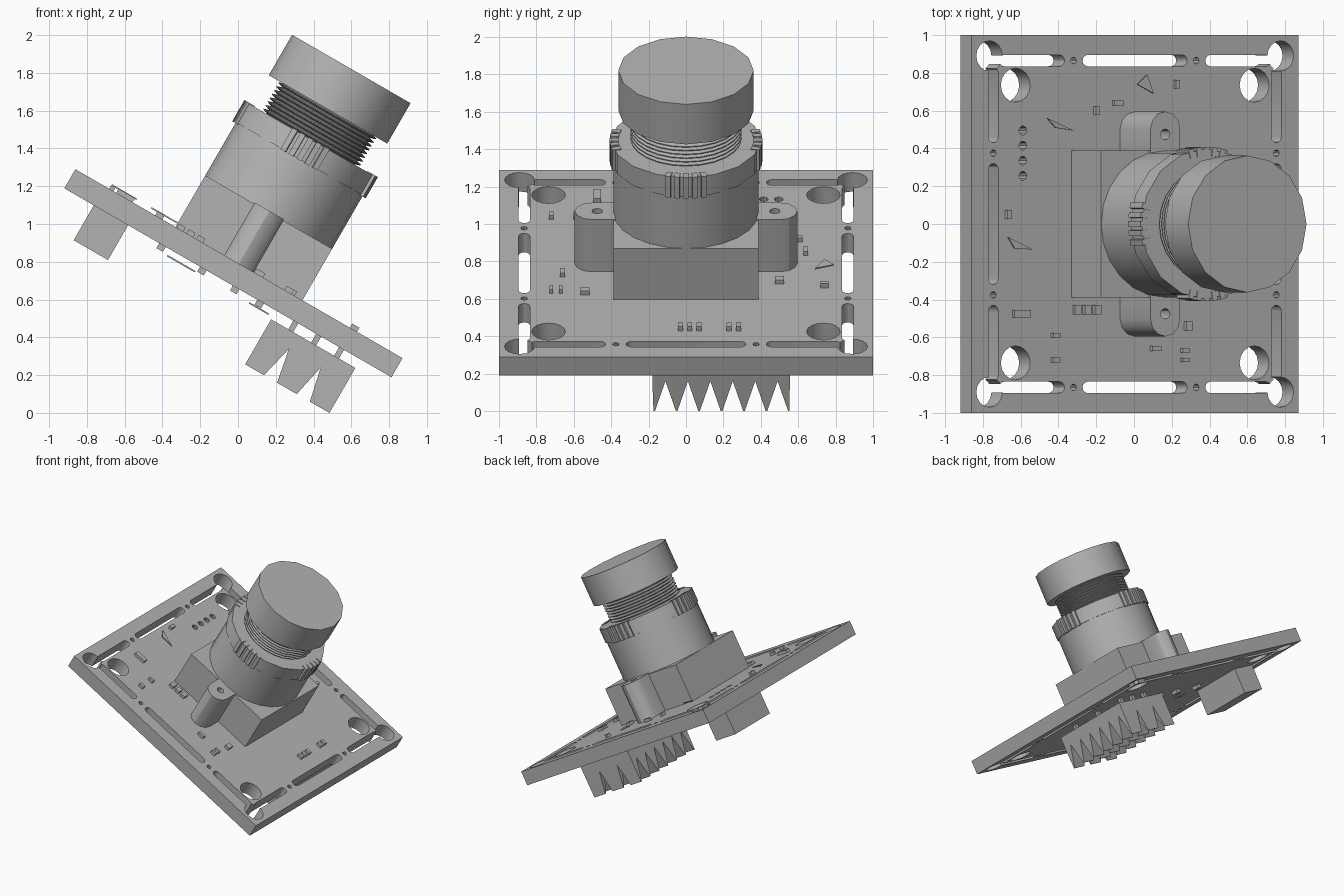
import bpy, bmesh
from math import sin, cos, pi, radians
from mathutils import Matrix, Vector

old = bpy.data.objects.get("Cube")
if old:
    bpy.data.objects.remove(old, do_unlink=True)

# Everything is built flat (board top at z = 0), then tilted into place
TILT = Matrix.Translation((0.005, 0, 0.79)) @ Matrix.Rotation(radians(30), 4, 'Y')

grey = bpy.data.materials.new("plain_grey")
grey.use_nodes = True
COLOUR = (0.45, 0.45, 0.45, 1)
grey.diffuse_color = COLOUR
grey.node_tree.nodes["Principled BSDF"].inputs["Base Color"].default_value = COLOUR


def circle(cx, cy, r, n=16):
    return [(cx + r * cos(2 * pi * i / n), cy + r * sin(2 * pi * i / n)) for i in range(n)]


def rect(x0, x1, y0, y1):
    return [(x0, y0), (x1, y0), (x1, y1), (x0, y1)]


def stadium(x0, x1, y, r, swap=False, n=6):
    pts = [(x1 + r * cos(a), y + r * sin(a)) for a in (pi * i / n - pi / 2 for i in range(n + 1))]
    pts += [(x0 - r * cos(a), y - r * sin(a)) for a in (pi * i / n - pi / 2 for i in range(n + 1))]
    return [(b, a) for a, b in reversed(pts)] if swap else pts


def add_prism(bm, pts, z0, z1, top=None):
    """Extrude a closed outline from z0 to z1, optionally to another outline."""
    low = [bm.verts.new((x, y, z0)) for x, y in pts]
    high = [bm.verts.new((x, y, z1)) for x, y in (top or pts)]
    bm.faces.new(low[::-1])
    bm.faces.new(high)
    for i in range(len(low)):
        j = (i + 1) % len(low)
        bm.faces.new((low[i], low[j], high[j], high[i]))


def add_lathe(bm, profile, n):
    """Revolve (radius, height) points about z and cap both ends."""
    rings = [[bm.verts.new((x, y, z)) for x, y in circle(0, 0, r, n)] for r, z in profile]
    for a, b in zip(rings, rings[1:]):
        for i in range(n):
            j = (i + 1) % n
            bm.faces.new((a[i], a[j], b[j], b[i]))
    bm.faces.new(rings[0][::-1])
    bm.faces.new(rings[-1])


def make(name, bm):
    bmesh.ops.recalc_face_normals(bm, faces=bm.faces)
    mesh = bpy.data.meshes.new(name)
    bm.to_mesh(mesh)
    bm.free()
    mesh.materials.append(grey)
    ob = bpy.data.objects.new(name, mesh)
    bpy.context.collection.objects.link(ob)
    return ob


def prisms(name, outlines, z0, z1):
    bm = bmesh.new()
    for pts in outlines:
        add_prism(bm, pts, z0, z1)
    return make(name, bm)


def activate(ob):
    bpy.ops.object.select_all(action='DESELECT')
    ob.select_set(True)
    bpy.context.view_layer.objects.active = ob


def cut(ob, outlines, z0, z1):
    cutter = prisms("cutter", outlines, z0, z1)
    cutter.hide_render = True
    mod = ob.modifiers.new("cut", 'BOOLEAN')
    mod.operation, mod.solver, mod.object = 'DIFFERENCE', 'EXACT', cutter
    activate(ob)
    bpy.ops.object.modifier_apply(modifier=mod.name)
    bpy.data.objects.remove(cutter, do_unlink=True)


parts = []
SIDES = (-1, 1)

# Circuit board with corner holes, mounting holes, edge slots and pin holes
T = 0.117
board = prisms("board", [rect(-1, 1, -1, 1)], -T, 0)
E = 0.865
holes, slots = [], []
for a in SIDES:
    for b in SIDES:
        holes += [circle(a * 0.89, b * 0.89, 0.08), circle(a * 0.73, b * 0.735, 0.09)]
        holes += [circle(a * 0.375, b * E, 0.018, 8), circle(b * E, a * 0.375, 0.018, 8)]
    for swap in (False, True):
        slots.append(stadium(-0.29, 0.29, a * E, 0.03, swap))
        slots.append(stadium(0.46, 0.8, a * E, 0.03, swap))
        slots.append(stadium(-0.8, -0.46, a * E, 0.03, swap))
holes += [circle(-0.685, 0.255 + 0.08 * i, 0.024, 10) for i in range(4)]
cut(board, holes, -0.3, 0.2)
cut(board, slots, -0.3, 0.2)
parts.append(board)

# Lens holder: square base, two screw ears, round barrel
W = 0.388
parts.append(prisms("holder_base", [rect(-W, W, -W, W)], 0, 0.315))
for side, name in ((-1, "right_ear"), (1, "left_ear")):
    ear = prisms(name, [stadium(min(side * 0.3, side * 0.505), max(side * 0.3, side * 0.505),
                                0, 0.09, True)], 0, 0.322)
    cut(ear, [circle(0, side * 0.475, 0.028, 12)], 0.1, 0.5)
    parts.append(ear)
bm = bmesh.new()
add_lathe(bm, [(0.388, 0.3), (0.388, 0.65)], 24)
parts.append(make("barrel", bm))

# Locking ring with four groups of grip ridges
bm = bmesh.new()
add_lathe(bm, [(0.398, 0.64), (0.398, 0.76)], 16)
for quarter in range(4):
    for k in range(-2, 3):
        a = quarter * pi / 2 + k * radians(7)
        spin = Matrix.Rotation(a, 2)
        pts = [tuple(spin @ Vector(p)) for p in rect(0.36, 0.408, -0.015, 0.015)]
        add_prism(bm, pts, 0.635, 0.765)
parts.append(make("locking_ring", bm))

# Threaded lens tube
profile = [(0.27, 0.72)]
TURNS = 9
for i in range(TURNS):
    z = 0.74 + i * 0.023
    profile += [(0.27, z), (0.297, z + 0.008), (0.297, z + 0.013), (0.27, z + 0.021)]
profile.append((0.27, 0.96))
bm = bmesh.new()
add_lathe(bm, profile, 24)
parts.append(make("lens_thread", bm))

# Lens cap
bm = bmesh.new()
add_lathe(bm, [(0.362, 0.943), (0.362, 1.19)], 16)
parts.append(make("lens_cap", bm))

# Pin header underneath: a body with three rows of seven pointed teeth
Y0, Y1 = -0.18, 0.555
parts.append(prisms("header_body", [rect(0.295, 0.81, Y0, Y1)], -0.26, -0.17))
bm = bmesh.new()
for u0, u1, f0, f1 in ((0.295, 0.455, 0.295, 0.41), (0.455, 0.65, 0.49, 0.61), (0.65, 0.81, 0.69, 0.81)):
    for i in range(7):
        y = -0.17 + 0.12 * i
        base = rect(u0, u1, max(y - 0.06, Y0), min(y + 0.06, Y1))
        add_prism(bm, base, -0.26, -0.445, rect(f0, f1, y - 0.004, y + 0.004))
parts.append(make("header_teeth", bm))
parts.append(prisms("header_leads", [rect(u, u + 0.03, y, y + 0.03)
                                     for u in (0.4, 0.54, 0.68) for y in (-0.1, 0.18, 0.46)], -0.18, -T))

# Cable socket underneath
parts.append(prisms("cable_socket", [rect(-0.82, -0.61, 0.1, 0.57)], -0.33, -T))

# Small surface chips, given as centre and half size
chips = [(-0.11, 0.64, 0.028, 0.013), (-0.78, 0.05, 0.013, 0.024), (-0.7, -0.475, 0.05, 0.02),
         (0.12, -0.66, 0.028, 0.013), (0.32, -0.54, 0.02, 0.025), (-0.24, 0.6, 0.012, 0.022),
         (0.25, 0.74, 0.012, 0.022), (-0.49, -0.59, 0.022, 0.012), (-0.49, -0.72, 0.022, 0.012),
         (0.3, -0.67, 0.022, 0.01), (0.3, -0.72, 0.022, 0.01), (0.2, 0.5, 0.02, 0.025)]
chips += [(u, -0.455, 0.02, 0.025) for u in (-0.36, -0.3, -0.24)]
chips += [(0.7, y, 0.022, 0.013) for y in (-0.03, 0.02, 0.07, 0.23, 0.28)]
parts.append(prisms("top_chips", [rect(u - a, u + a, y - b, y + b) for u, y, a, b in chips], 0, 0.025))
parts.append(prisms("bottom_chips", [rect(u - 0.02, u + 0.02, y - 0.03, y + 0.03)
                                     for u in (-0.4, -0.15, 0.05, 0.2) for y in (-0.5, -0.2, 0.3)],
                    -T - 0.03, -T))

# Loose triangular flakes just above and below the board
flakes = [[(-0.55, 0.56), (-0.5, 0.51), (-0.39, 0.495)], [(0, 0.74), (0.06, 0.79), (0.1, 0.69)],
          [(-0.79, -0.07), (-0.75, -0.13), (-0.64, -0.135)]]
parts.append(prisms("top_flakes", flakes, 0.02, 0.028))
parts.append(prisms("bottom_flakes", [[(u, y), (u + 0.12, y + 0.02), (u + 0.04, y + 0.1)]
                                      for u, y in ((-0.35, -0.3), (-0.3, 0.2), (0.15, -0.5))],
                    -T - 0.04, -T - 0.032))

# Tilt the whole assembly and shade it
for ob in parts:
    ob.data.transform(TILT)
    activate(ob)
    bpy.ops.object.shade_smooth_by_angle(angle=radians(30))
